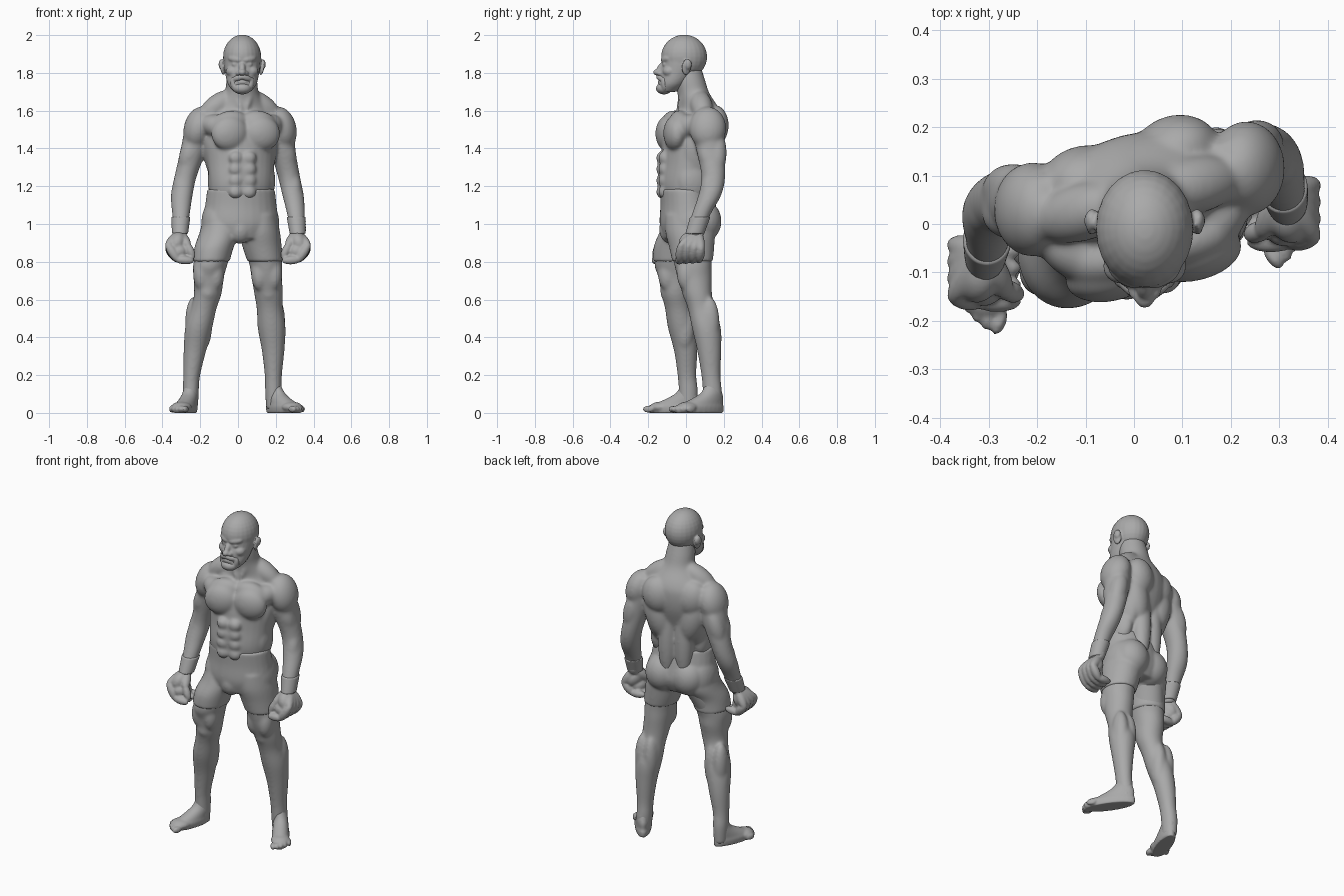
import bpy, bmesh
from math import sin, cos, pi
from mathutils import Matrix, Vector

default_cube = bpy.data.objects.get("Cube")
if default_cube:
    bpy.data.objects.remove(default_cube)

grey = bpy.data.materials.new("clay grey")
grey.use_nodes = True
grey.diffuse_color = (.4, .4, .4, 1)
grey.node_tree.nodes["Principled BSDF"].inputs["Base Color"].default_value = (.4, .4, .4, 1)

SIDES = (-1, 1)          # right, left
TWIST = .24              # shoulders turned against the hips


def catmull(a, b, c, d, t):
    return [.5 * (2 * q + (r - p) * t + (2 * p - 5 * q + 4 * r - s) * t * t
                  + (3 * q - p - 3 * r + s) * t ** 3) for p, q, r, s in zip(a, b, c, d)]


def loft(bm, rings, turn=0, steps=4, sides=28):
    """Closed skin over horizontal ellipses given as (z, x, y, half width, half depth)."""
    padded = [rings[0]] + list(rings) + [rings[-1]]
    smooth = [catmull(*padded[i:i + 4], k / steps)
              for i in range(len(rings) - 1) for k in range(steps)] + [rings[-1]]
    loops = []
    for z, x, y, rx, ry in smooth:
        loop = []
        for k in range(sides):
            u, v = rx * cos(2 * pi * k / sides), ry * sin(2 * pi * k / sides)
            loop.append(bm.verts.new((x + u * cos(turn) - v * sin(turn),
                                      y + u * sin(turn) + v * cos(turn), z)))
        loops.append(loop)
    for low, high in zip(loops, loops[1:]):
        for k in range(sides):
            n = (k + 1) % sides
            bm.faces.new((low[k], low[n], high[n], high[k]))
    bm.faces.new(loops[0])
    bm.faces.new(loops[-1])


def ball(bm, place, size, turn=0, lean=0):
    """Ellipsoid, leaned sideways and then turned about the vertical."""
    matrix = (Matrix.Translation(place) @ Matrix.Rotation(turn, 4, 'Z')
              @ Matrix.Rotation(lean, 4, 'Y') @ Matrix.Diagonal((*size, 1)))
    bmesh.ops.create_uvsphere(bm, u_segments=24, v_segments=16, radius=1, matrix=matrix)


def muscle(bm, start, end, radius):
    """Ellipsoid stretched between two points."""
    start, end = Vector(start), Vector(end)
    axis = end - start
    matrix = (Matrix.Translation((start + end) / 2) @ axis.to_track_quat('Z', 'Y').to_matrix().to_4x4()
              @ Matrix.Diagonal((radius, radius, axis.length / 2 + radius * .7, 1)))
    bmesh.ops.create_uvsphere(bm, u_segments=20, v_segments=14, radius=1, matrix=matrix)


def fuse(name, bm, voxel=.007, relax=4):
    """Blend overlapping parts into one smooth skin."""
    bmesh.ops.recalc_face_normals(bm, faces=bm.faces)
    mesh = bpy.data.meshes.new(name)
    bm.to_mesh(mesh)
    bm.free()
    mesh.materials.append(grey)
    obj = bpy.data.objects.new(name, mesh)
    bpy.context.collection.objects.link(obj)
    remesh = obj.modifiers.new("blend", 'REMESH')
    remesh.mode, remesh.voxel_size, remesh.use_smooth_shade = 'VOXEL', voxel, True
    soften = obj.modifiers.new("soften", 'SMOOTH')
    soften.factor, soften.iterations = .5, relax


def chest(u, v, z):
    """Point in the twisted chest frame: u to the left, v to the front."""
    return (.01 + u * cos(TWIST) + v * sin(TWIST), .045 + u * sin(TWIST) - v * cos(TWIST), z)


# Torso and neck
body = bmesh.new()
loft(body, [(1.08, .015, .01, .165, .115), (1.2, .018, -.015, .17, .122), (1.32, .015, .005, .18, .132),
            (1.45, .01, .03, .19, .148), (1.55, .01, .055, .187, .132), (1.61, .015, .068, .15, .105),
            (1.69, .02, .04, .093, .085), (1.76, .02, .02, .082, .082), (1.83, .02, .01, .07, .07)], TWIST)
ball(body, (.022, -.057, 1.27), (.1, .086, .16), TWIST)     # belly
for s in SIDES:
    def torso(u, v, z, size, lean=0):
        ball(body, chest(s * u, v, z), size, TWIST, s * lean)
    torso(.088, .13, 1.48, (.1, .057, .092), .2)          # breast
    torso(.08, .1, 1.53, (.1, .055, .07), .2)             # upper breast
    muscle(body, chest(s * .09, .105, 1.5), chest(s * .18, .045, 1.53), .062)
    torso(.1, -.078 - s * .008, 1.52, (.09, .073, .11), .2)    # shoulder blade
    torso(.105, -.06, 1.4, (.08, .072, .16), .25)         # broad back
    torso(.14, .0, 1.36, (.052, .1, .16), .2)             # flank
    torso(.05, -.062, 1.25, (.056, .054, .25))            # back column
    torso(.13, .035, 1.23, (.05, .09, .11))               # waist side
    muscle(body, chest(s * .06, -.01, 1.67), chest(s * .18, -.005, 1.585), .06)    # neck slope
    muscle(body, chest(s * .015, .085, 1.61), (.02 + s * .06, .02, 1.77), .022)    # neck cord
    for row in range(4):
        ball(body, (.025 + s * .036, -.124 + s * .006, 1.17 + row * .06), (.038, .028, .035), TWIST)

# Arms
ARMS = {-1: [(1.6, -.18, .035, .05, .06), (1.53, -.2, .03, .076, .08), (1.4, -.233, .045, .07, .076),
             (1.25, -.278, .045, .059, .063), (1.15, -.298, .02, .058, .06), (1.05, -.302, -.025, .047, .05),
             (.93, -.308, -.075, .036, .044)],
        1: [(1.6, .2, .11, .05, .06), (1.53, .222, .115, .078, .082), (1.4, .236, .128, .068, .076),
            (1.25, .27, .145, .059, .063), (1.15, .292, .125, .057, .061), (1.05, .307, .08, .047, .05),
            (.93, .318, .04, .036, .044)]}
for s, arm in ARMS.items():
    loft(body, arm)
    top, upper, elbow = (Vector((r[1], r[2], r[0])) for r in (arm[1], arm[2], arm[3]))
    ball(body, top + Vector((s * .01, 0, -.022)), (.077, .098, .115), 0, s * -.25)
    muscle(body, upper + Vector((0, -.03, .04)), elbow + Vector((0, -.02, .06)), .052)
    muscle(body, upper + Vector((0, .035, .06)), elbow + Vector((0, .02, .05)), .052)
    muscle(body, elbow + Vector((s * .015, -.01, .02)), elbow + Vector((s * .03, -.04, -.14)), .045)

# Half closed hands
hands = bmesh.new()
for s, back in ((-1, -.1), (1, .023)):
    wrist = Vector((s * .312, back + .04, .95))
    muscle(hands, wrist + Vector((0, .012, .05)), wrist, .036)
    ball(hands, (s * .325, back + .005, .895), (.048, .068, .066), 0, s * -.4)
    ball(hands, (s * .31, back - .008, .855), (.05, .062, .045))
    for k in range(4):
        y = back - .048 + k * .035
        knuckle = Vector((s * .37, y, .887 - k * .006))
        middle = Vector((s * .322, y - .01, .812))
        tip = Vector((s * .248, y - .012, .806 + k * .004))
        muscle(hands, wrist, knuckle, .027)
        muscle(hands, knuckle, middle, .025)
        muscle(hands, middle, tip, .023)
    thumb = Vector((s * .268, back - .035, .89))
    muscle(hands, wrist, thumb, .03)
    muscle(hands, thumb, (s * .24, back - .045, .83), .022)
fuse("hands", hands, .006, 6)

# Legs
LEGS = {-1: [(.95, -.09, -.01, .09, .12), (.8, -.143, -.06, .092, .108), (.72, -.155, -.055, .081, .092),
             (.63, -.16, -.055, .073, .075), (.55, -.182, -.042, .068, .069), (.45, -.208, -.022, .072, .074),
             (.33, -.228, -.002, .06, .062), (.2, -.245, .005, .045, .05), (.12, -.25, .012, .043, .051),
             (.02, -.25, .012, .038, .047)],
        1: [(.95, .11, .02, .09, .12), (.8, .145, .035, .088, .1), (.72, .152, .045, .081, .092),
            (.63, .162, .06, .076, .078), (.55, .168, .08, .069, .07), (.45, .178, .108, .074, .077),
            (.33, .186, .123, .06, .064), (.2, .187, .132, .046, .051), (.12, .187, .139, .044, .051),
            (.02, .187, .142, .038, .047)]}
for s, leg in LEGS.items():
    loft(body, leg)
    thigh, knee, calf = (Vector((r[1], r[2], r[0])) for r in (leg[2], leg[3], leg[5]))
    ball(body, knee + Vector((0, -.045, .01)), (.044, .036, .05))
    for side in SIDES:
        ball(body, thigh + Vector((side * .038, -.042, .015)), (.045, .052, .09))
        ball(body, calf + Vector((side * .028, .016, .025)), (.044, .054, .14))
fuse("body", body, .007, 22)

# Feet, flat below, with toes
feet = bmesh.new()
for s, x, y, turn, half in ((-1, -.278, -.07, -.33, .134), (1, .243, .072, .6, .152)):
    def foot(u, v, z):
        return (x + u * cos(turn) + v * sin(turn), y + u * sin(turn) - v * cos(turn), z)
    rings = [(0, 0, .046, .98), (.03, 0, .05, 1), (.05, -.018, .046, .84),
             (.08, -.056, .042, .6), (.11, -.078, .038, .4)]
    ankle = LEGS[s][-2]
    loft(feet, [(z, *foot(0, v, z)[:2], width, half * part) for z, v, width, part in rings]
         + [(.16, *ankle[1:3], .032, .036)], turn)
    ball(feet, foot(0, half * .5, .03), (.054, .06, .029), turn)
    for k in range(5):
        ball(feet, foot(s * (k * .023 - .042), half * (.92 - k * k * .02), .02),
             (.015 - k * .001, .03, .019), turn)
fuse("feet", feet, .006, 5)

# Head: skull, jaw and face
MID = .022
head = bmesh.new()
ball(head, (MID, -.01, 1.885), (.101, .122, .117))
loft(head, [(1.7, MID, -.095, .045, .045), (1.74, MID, -.07, .076, .075), (1.8, MID, -.04, .09, .092),
            (1.86, MID, -.018, .097, .109), (1.9, MID, -.012, .096, .112)])
ball(head, (MID, -.085, 1.785), (.07, .055, .078))
muscle(head, (MID, -.118, 1.85), (MID, -.148, 1.808), .017)       # nose
ball(head, (MID, -.15, 1.803), (.021, .024, .018))
muscle(head, (MID - .02, -.138, 1.752), (MID + .02, -.138, 1.752), .012)   # lips
for s in SIDES:
    muscle(head, (MID + s * .014, -.122, 1.868), (MID + s * .062, -.096, 1.876), .018)  # brow
    ball(head, (MID + s * .036, -.108, 1.845), (.02, .017, .014))                    # eye
    ball(head, (MID + s * .05, -.088, 1.808), (.036, .035, .03), s * .4)             # cheek
    ball(head, (MID + s * .02, -.138, 1.798), (.014, .018, .013))                    # nostril
    ball(head, (MID + s * .104, .002, 1.83), (.011, .026, .043), s * .35, s * .15)   # ear
    ball(head, (MID + s * .112, .012, 1.845), (.012, .02, .026), s * .35)
fuse("head", head, .005, 6)

# Moustache running down into a chin beard
beard = bmesh.new()
for s in SIDES:
    muscle(beard, (MID, -.148, 1.78), (MID + s * .044, -.122, 1.765), .016)
    muscle(beard, (MID + s * .048, -.116, 1.765), (MID + s * .04, -.112, 1.715), .019)
ball(beard, (MID, -.116, 1.718), (.05, .043, .032))
fuse("beard", beard, .005, 3)

# Tight shorts, slightly prouder than the skin
shorts = bmesh.new()
loft(shorts, [(.92, .01, .0, .15, .12), (1.0, .012, .008, .2, .147), (1.1, .015, .003, .19, .138),
              (1.185, .016, -.008, .18, .13)], TWIST / 2)
for s, leg in LEGS.items():
    hip, hem = leg[0], leg[1]
    loft(shorts, [(hem[0], *hem[1:3], hem[3] + .007, hem[4] + .007),
                  (.88, hem[1] * .88, hem[2] * .85, .104, .12),
                  (.96, hip[1] + s * .005, hip[2], .107, .13), (1.05, hip[1], 0, .09, .11)])
    ball(shorts, (.015 + s * .08, .08 + s * .014, 1.015), (.1, .094, .11))
    ball(shorts, (.012 + s * .12, .015 + s * .015, 1.0), (.087, .118, .14))
ball(shorts, (.012, -.082, .97), (.062, .06, .075))
fuse("shorts", shorts, .007, 15)

# Wrist wraps
for name, arm in (("right_wrist_wrap", ARMS[-1]), ("left_wrist_wrap", ARMS[1])):
    wrap = bmesh.new()
    rings = []
    for t in (.85, .6, .35, .1):
        z, x, y, rx, ry = (a + (b - a) * t for a, b in zip(arm[-2], arm[-1]))
        rings.append((z, x, y, rx + .005, ry + .005))
    loft(wrap, rings)
    fuse(name, wrap, .005, 2)
